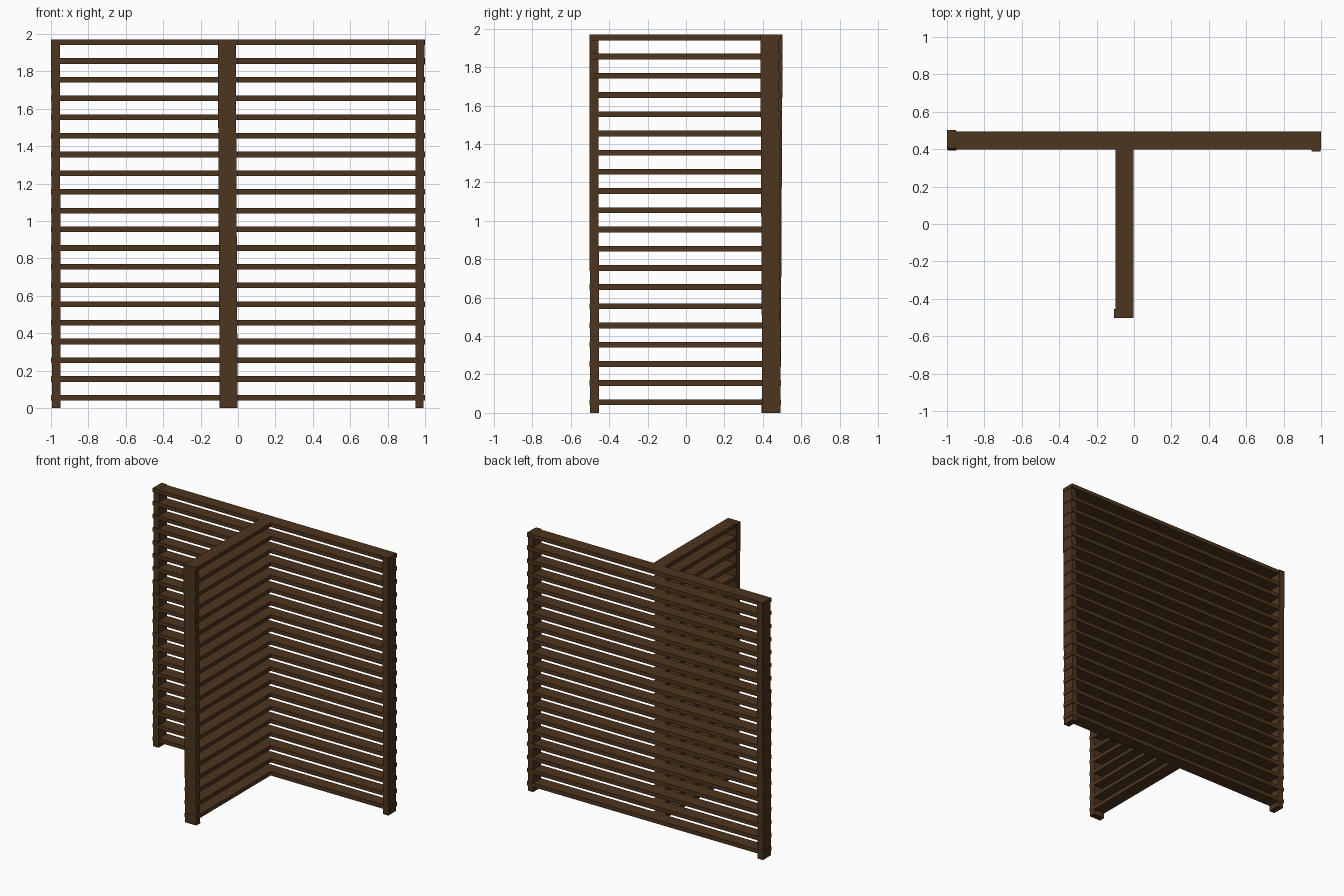
import bpy, bmesh

if "Cube" in bpy.data.objects:
    bpy.data.objects.remove(bpy.data.objects["Cube"])

wood = bpy.data.materials.new("dark_wood")
wood.diffuse_color = (0.075, 0.035, 0.013, 1)
wood.use_nodes = True
wood.node_tree.nodes["Principled BSDF"].inputs["Base Color"].default_value = wood.diffuse_color


def box(name, x, y, z, lean=(0, 0)):
    """Box from (min, max) ranges; lean shifts the top face in x and y."""
    bm = bmesh.new()
    bmesh.ops.create_cube(bm, size=1)
    for v in bm.verts:
        top = v.co.z > 0
        v.co.x = x[v.co.x > 0] + lean[0] * top
        v.co.y = y[v.co.y > 0] + lean[1] * top
        v.co.z = z[top]
    mesh = bpy.data.meshes.new(name)
    bm.to_mesh(mesh)
    bm.free()
    mesh.materials.append(wood)
    ob = bpy.data.objects.new(name, mesh)
    bpy.context.collection.objects.link(ob)
    return ob


BACK, FRONT, HEIGHT = 0.495, 0.397, 1.971

# horizontal slats of the wide back panel and of the dividing panel
for i in range(20):
    z = (0.04 + 0.1 * i, 0.07 + 0.1 * i)
    box(f"back_slat_{i + 1}", (-1.0, 1.0), (FRONT, BACK), z)
    box(f"divider_slat_{i + 1}", (-0.1, -0.003), (-0.502, FRONT), z)

# end posts, each leaning very slightly
box("left_post", (-0.995, -0.948), (0.394, 0.492), (0, HEIGHT), (-0.004, 0.011))
box("right_post", (0.948, 0.993), (0.397, 0.493), (0, HEIGHT), (0.003, -0.01))
box("divider_post", (-0.098, -0.002), (-0.5, -0.453), (0, HEIGHT), (-0.01, -0.003))
